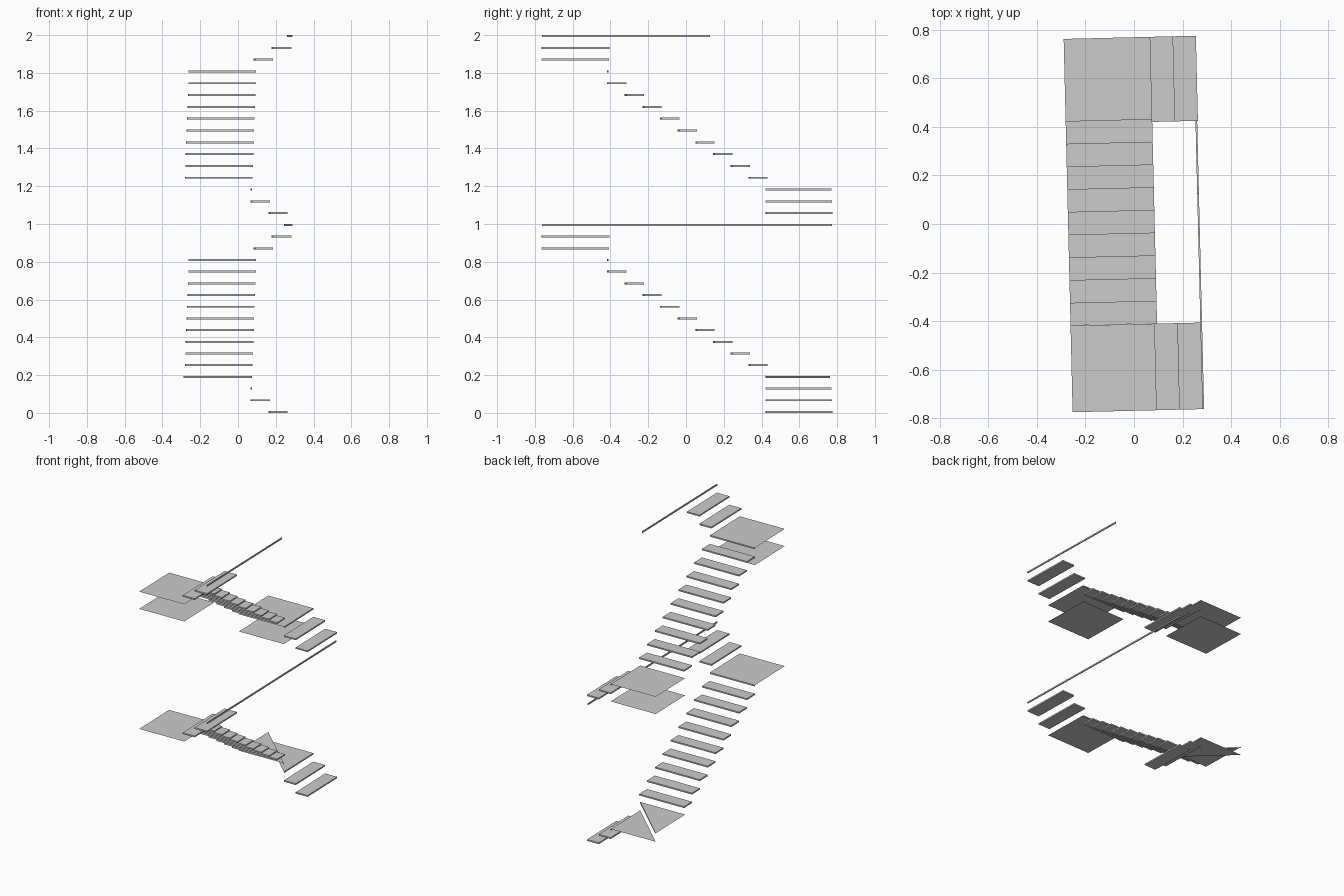
import bpy, math

if "Cube" in bpy.data.objects:
    bpy.data.objects.remove(bpy.data.objects["Cube"])

ROT = 0.024      # whole stair is turned slightly in plan
T = 0.01         # tread thickness
XL, XI, XR = -0.271, 0.085, 0.271     # outer side, inner edge, right side
YB, YF, Y0, Y1 = 0.768, -0.768, 0.418, -0.412
PITCH = 0.0935


def mesh(name, verts, faces):
    me = bpy.data.meshes.new(name)
    me.from_pydata(verts, [], faces)
    ob = bpy.data.objects.new(name, me)
    ob.rotation_euler.z = ROT
    bpy.context.collection.objects.link(ob)
    return ob


def box(name, x0, x1, y0, y1, top):
    v = [(x, y, z) for z in (top - T, top) for x, y in
         ((x0, y0), (x1, y0), (x1, y1), (x0, y1))]
    mesh(name, v, [(3, 2, 1, 0), (4, 5, 6, 7), (0, 1, 5, 4),
                   (1, 2, 6, 5), (2, 3, 7, 6), (3, 0, 4, 7)])


def sheet(name, pts, z):
    mesh(name, [(x, y, z) for x, y in pts], [tuple(range(len(pts)))])


def nosing(name, a, b, top):
    # thin vertical front lip
    mesh(name, [(*a, top - T), (*b, top - T), (*b, top), (*a, top)], [(0, 1, 2, 3)])


BACK = [(XL, Y0), (XI, Y0), (XI, YB), (XL, YB)]
FRONT = [(XL, YF), (XI, YF), (XI, Y1), (XL, Y1)]


def upper_part(tops):
    # straight flight, front landing, two leaving treads
    for i in range(9):
        y = 0.43 - i * PITCH
        box("main_tread", XL, XI, y - PITCH, y, tops[i])
    sheet("front_landing", FRONT, tops[9])
    nosing("front_landing_nosing", (XL, Y1), (XI, Y1), tops[9])
    box("leaving_tread", 0.073, 0.168, YF, Y1, tops[10])
    box("leaving_tread", 0.168, 0.266, YF, Y1, tops[11])


def entry_treads(tops):
    box("entry_tread", 0.179, 0.273, Y0, YB, tops[0])
    box("entry_tread", XI, 0.179, Y0, YB, tops[1])


# lower storey, with two winders at the back
low = [T + i * (1.0 - T) / 16 for i in range(17)]
entry_treads(low)
sheet("winder_first", [(XI, Y0), (XI, YB), (XL, YB)], low[2])
nosing("winder_first_nosing", (XI, Y0), (XI, YB), low[2])
sheet("winder_second", [(XI, Y0), (XL, YB), (XL, Y0)], low[3])
nosing("winder_second_nosing", (XI, Y0), (XL, YB), low[3])
upper_part(low[4:])
box("middle_floor_nosing", 0.263, 0.270, YF, YB, 1.0)

# upper storey, with a flat back landing
up = [1.0 + (i + 1) / 16 for i in range(16)]
entry_treads(up)
sheet("back_landing", BACK, up[2])
nosing("back_landing_nosing", (XI, Y0), (XI, YB), up[2])
sheet("back_landing_underside", BACK, up[2] - 0.125)
upper_part(up[3:])
sheet("front_landing_underside", FRONT, up[12] - 0.125)
box("top_floor_nosing", 0.263, 0.270, YF, 0.12, 2.0)
